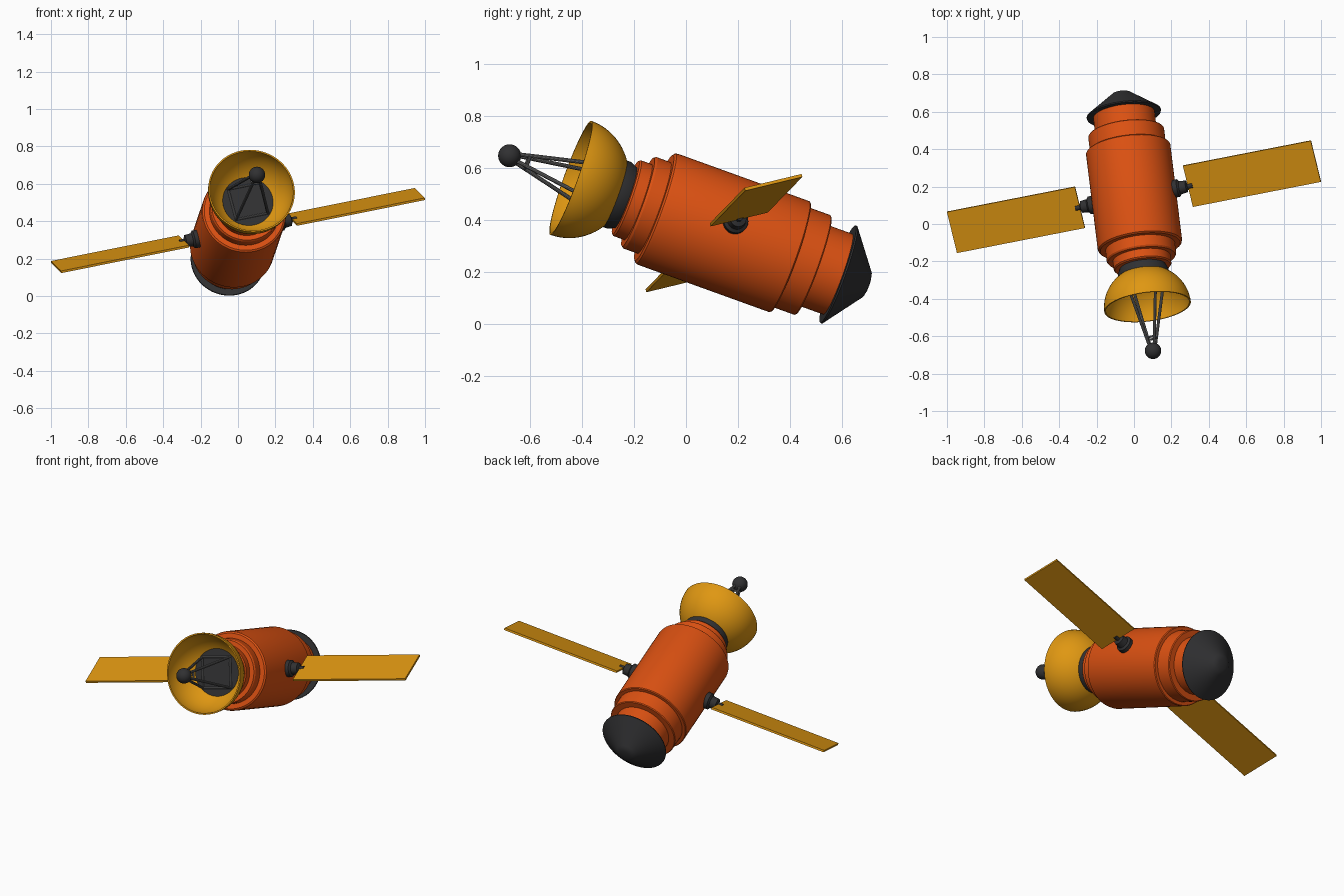
import bpy, bmesh, math
from mathutils import Vector, Matrix

if "Cube" in bpy.data.objects:
    bpy.data.objects.remove(bpy.data.objects["Cube"])

# Craft frame: X = panel span, Z = forward (dish) axis, Y = craft "up"
F = Vector((0.115, -0.934, 0.337)).normalized()
S = Vector((0.963, 0.189, 0.193))
S = (S - F * S.dot(F)).normalized()
U = F.cross(S)
C = Vector((0, 0.146, 0.35))
FRAME = Matrix.Translation(C) @ Matrix((S, U, F)).transposed().to_4x4()


def mat(name, col):
    m = bpy.data.materials.new(name)
    m.diffuse_color = (*col, 1)
    m.use_nodes = True
    m.node_tree.nodes["Principled BSDF"].inputs["Base Color"].default_value = m.diffuse_color
    return m


ORANGE = mat("orange hull", (0.72, 0.083, 0.006))
GOLD = mat("gold", (0.74, 0.31, 0.006))
DARK = mat("dark grey", (0.03, 0.03, 0.032))
GREY = mat("strut grey", (0.14, 0.14, 0.14))


def finish(bm, name, material, smooth=True):
    bmesh.ops.remove_doubles(bm, verts=bm.verts, dist=1e-5)
    bmesh.ops.recalc_face_normals(bm, faces=bm.faces)
    me = bpy.data.meshes.new(name)
    bm.to_mesh(me)
    bm.free()
    me.materials.append(material)
    ob = bpy.data.objects.new(name, me)
    bpy.context.collection.objects.link(ob)
    ob.matrix_world = FRAME
    if smooth:
        bpy.ops.object.select_all(action='DESELECT')
        ob.select_set(True)
        bpy.context.view_layer.objects.active = ob
        bpy.ops.object.shade_smooth_by_angle(angle=math.radians(30))
    return ob


def lathe(name, profile, material, segs=64, turn=None):
    """Spin (radius, height) points round the local z axis."""
    bm = bmesh.new()
    vs = [bm.verts.new((r, 0, z)) for r, z in profile]
    es = [bm.edges.new(p) for p in zip(vs, vs[1:])]
    bmesh.ops.spin(bm, geom=vs + es, cent=(0, 0, 0), axis=(0, 0, 1),
                   angle=math.tau, steps=segs, use_merge=True)
    if turn:
        bm.transform(turn)
    return finish(bm, name, material)


def add_rod(bm, a, b, r):
    d = b - a
    m = Matrix.Translation((a + b) / 2) @ d.to_track_quat('Z', 'Y').to_matrix().to_4x4()
    bmesh.ops.create_cone(bm, cap_ends=True, segments=10, radius1=r, radius2=r,
                          depth=d.length, matrix=m)


# Stepped hull
lathe("hull", [(0, -0.48), (0.165, -0.48), (0.165, -0.367), (0.2, -0.367),
               (0.204, -0.362), (0.204, -0.273), (0.223, -0.273), (0.227, -0.268),
               (0.227, 0.27), (0.224, 0.281), (0.215, 0.288), (0.187, 0.288),
               (0.187, 0.345), (0.181, 0.354), (0.155, 0.354), (0.155, 0.398),
               (0.149, 0.405), (0, 0.405)], ORANGE)

# Tail cone
lathe("tail_cone", [(0, -0.468), (0.198, -0.468), (0.2, -0.474), (0.062, -0.58),
                    (0.05, -0.589), (0.03, -0.594), (0, -0.596)], DARK)

# Dish collar, its front cap shows as the dark disc in the bowl
lathe("dish_collar", [(0, 0.4), (0.122, 0.4), (0.136, 0.43), (0.136, 0.46), (0, 0.46)], DARK)

# Bowl-shaped dish, outer and inner skin
bowl = []
for i in range(19):
    a = math.pi / 2 * (1 - i / 18)
    bowl.append((0.233 * math.cos(a) if i else 0, 0.63 - 0.222 * math.sin(a)))
bowl = [p for p in bowl if p[0] > 0.115]
inner = [(r - 0.008, z + 0.004 * (z < 0.62)) for r, z in reversed(bowl)]
lathe("dish", bowl + inner, GOLD)

# Antenna feed: open pyramid of rods with a ball on the tip
bm = bmesh.new()
signs = [(1, 1), (-1, 1), (-1, -1), (1, -1)]
ring = lambda h, z: [Vector((h * x, h * y, z)) for x, y in signs]
base, top = ring(0.088, 0.465), ring(0.014, 0.85)
brace = ring(0.022, 0.808)
for i in range(4):
    j = (i + 1) % 4
    add_rod(bm, base[i], top[i], 0.008)
    add_rod(bm, base[i], base[j], 0.006)
    add_rod(bm, brace[i], brace[j], 0.006)
finish(bm, "feed_struts", GREY)

bm = bmesh.new()
bmesh.ops.create_uvsphere(bm, u_segments=32, v_segments=16, radius=0.044,
                          matrix=Matrix.Translation((0, 0, 0.882)))
finish(bm, "feed_ball", DARK)

# Panel mounts and pitched solar panels on both sides
chord = Vector((0, -0.128, 0.193)).normalized()
normal = Vector((1, 0, 0)).cross(chord)
pitch = Matrix((Vector((1, 0, 0)), chord, normal)).transposed().to_4x4()
for side, sx in (("right", 1), ("left", -1)):
    lathe(side + "_panel_mount",
          [(0, 0.2), (0.048, 0.2), (0.048, 0.247), (0.036, 0.256), (0.032, 0.292),
           (0.014, 0.298), (0.014, 0.325), (0, 0.325)], DARK, 24,
          Matrix.Rotation(sx * math.pi / 2, 4, 'Y'))
    bm = bmesh.new()
    bmesh.ops.create_cube(bm, size=1, matrix=pitch @ Matrix.Translation((sx * 0.655, 0, 0))
                          @ Matrix.Diagonal((0.71, 0.232, 0.012, 1)))
    finish(bm, side + "_solar_panel", GOLD, smooth=False)
